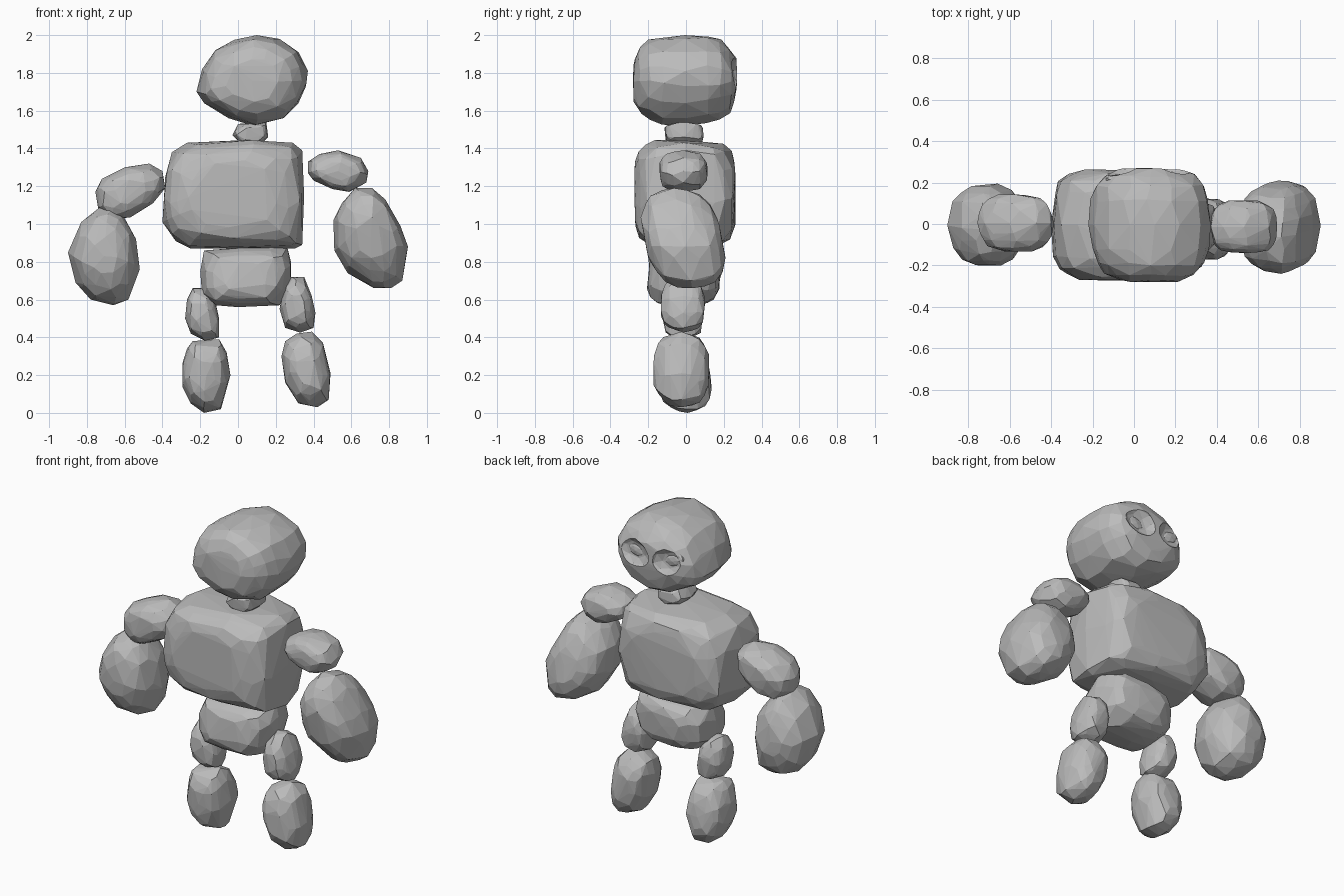
import bpy, bmesh, math, random
from mathutils import Vector

random.seed(7)
stone = bpy.data.materials.new("grey stone")
stone.diffuse_color = (0.5, 0.5, 0.5, 1)


def rock(name, outline, y0, y1, power=0.8, lean=0.0, corner=0.4):
    """Faceted boulder: front outline (x, z), shrunk in layers towards y0 and y1.
    corner rounds the outline's corners off towards the front and back."""
    pts = [Vector((x, 0, z)) for x, z in outline]
    lo = Vector([min(p[i] for p in pts) for i in range(3)])
    hi = Vector([max(p[i] for p in pts) for i in range(3)])
    c = (lo + hi) / 2
    c.y = (y0 + y1) / 2
    bm = bmesh.new()
    for deg in (-90, -72, -52, -32, -14, 0, 14, 32, 52, 72, 90):
        a = math.radians(deg)
        w = max(0.0, math.cos(a)) ** power if abs(deg) < 90 else 0.0
        h = math.copysign(abs(math.sin(a)) ** power, a) * (y1 - y0) / 2
        for i, p in enumerate(pts):
            q = p
            s = w
            if deg:
                q = p.lerp(pts[(i + 1) % len(pts)], random.uniform(0, 0.4))
                n = math.hypot((q.x - c.x) / (hi.x - c.x), (q.z - c.z) / (hi.z - c.z))
                s = w * random.uniform(0.96, 1.02) / max(1, n) ** (corner * abs(math.sin(a)))
            x, z = (q.x - c.x) * s, (q.z - c.z) * s
            dy = 0 if abs(deg) in (0, 90) else random.uniform(-0.008, 0.008)
            bm.verts.new((c.x + x, c.y + h + dy + lean * z, c.z + z))
            if abs(deg) == 90:
                break
    bmesh.ops.convex_hull(bm, input=bm.verts)
    loose = [v for v in bm.verts if not v.link_faces]
    bmesh.ops.delete(bm, geom=loose, context='VERTS')
    bmesh.ops.recalc_face_normals(bm, faces=bm.faces)
    me = bpy.data.meshes.new(name)
    bm.to_mesh(me)
    bm.free()
    me.materials.append(stone)
    ob = bpy.data.objects.new(name, me)
    bpy.context.collection.objects.link(ob)
    return ob


def ball(name, loc, size, tilt):
    bpy.ops.mesh.primitive_ico_sphere_add(subdivisions=2, radius=1, location=loc,
                                          rotation=(0, tilt, 0))
    ob = bpy.context.object
    ob.name = name
    ob.scale = size
    ob.data.materials.append(stone)
    return ob


# head and neck
head = rock("head", [(0.1, 2.0), (-0.02, 1.975), (-0.12, 1.92), (-0.19, 1.82), (-0.22, 1.7),
                     (-0.18, 1.64), (-0.05, 1.56), (0.08, 1.52), (0.24, 1.56), (0.32, 1.64),
                     (0.36, 1.73), (0.37, 1.81), (0.32, 1.91), (0.22, 1.98)],
            -0.28, 0.27, 0.6, 0, 0.3)
rock("neck", [(0, 1.53), (0.15, 1.54), (0.16, 1.46), (0.12, 1.42), (0.02, 1.42), (-0.03, 1.47)],
     -0.11, 0.09, 0.5, 0, 0)

# eye sockets carved in the back of the head, each holding a stone eye
for side, x in (("left", -0.07), ("right", 0.18)):
    tilt = 0.3 if x < 0.07 else -0.3
    cutter = ball("socket_cutter_" + side, (x, 0.28, 1.8), (0.12, 0.055, 0.09), tilt)
    cutter.hide_render = True
    cutter.hide_viewport = True
    mod = head.modifiers.new("socket", 'BOOLEAN')
    mod.operation = 'DIFFERENCE'
    mod.solver = 'EXACT'
    mod.object = cutter
    ball("eye_" + side, (x, 0.215, 1.795), (0.07, 0.025, 0.045), tilt)

# torso and hips
rock("torso", [(-0.385, 1.25), (-0.35, 1.38), (-0.27, 1.43), (0.05, 1.445), (0.29, 1.43),
               (0.34, 1.39), (0.35, 1.15), (0.34, 0.89), (0.3, 0.87), (0.05, 0.875),
               (-0.25, 0.87), (-0.33, 0.91), (-0.4, 1.01), (-0.39, 1.1)],
     -0.27, 0.26, 0.38, 0, 0.85)
rock("hips", [(-0.18, 0.86), (-0.05, 0.87), (0.18, 0.88), (0.26, 0.88), (0.28, 0.8),
              (0.28, 0.68), (0.22, 0.57), (0, 0.56), (-0.12, 0.57), (-0.19, 0.62),
              (-0.2, 0.75)], -0.2, 0.18, 0.6, 0.08, 0.4)

# arms
rock("upper_arm_left", [(-0.755, 1.17), (-0.72, 1.24), (-0.6, 1.3), (-0.47, 1.32),
                        (-0.4, 1.28), (-0.385, 1.19), (-0.45, 1.11), (-0.57, 1.035),
                        (-0.68, 1.025), (-0.74, 1.08)], -0.13, 0.14, 0.65)
rock("upper_arm_right", [(0.37, 1.33), (0.43, 1.37), (0.53, 1.39), (0.65, 1.35), (0.69, 1.28),
                         (0.68, 1.22), (0.59, 1.17), (0.5, 1.185), (0.4, 1.23), (0.37, 1.27)],
     -0.14, 0.11, 0.65)
rock("forearm_left", [(-0.73, 1.09), (-0.83, 1.01), (-0.9, 0.85), (-0.86, 0.69), (-0.78, 0.6),
                      (-0.66, 0.57), (-0.58, 0.6), (-0.52, 0.76), (-0.54, 0.92),
                      (-0.6, 1.03), (-0.67, 1.09)], -0.2, 0.19, 0.8, -0.08)
rock("forearm_right", [(0.62, 1.19), (0.71, 1.19), (0.78, 1.13), (0.86, 0.99), (0.9, 0.88),
                       (0.87, 0.7), (0.81, 0.66), (0.72, 0.66), (0.58, 0.74), (0.51, 0.86),
                       (0.505, 1.02), (0.55, 1.11)], -0.22, 0.19, 0.74, -0.18)

# legs
rock("thigh_left", [(-0.24, 0.66), (-0.17, 0.66), (-0.12, 0.59), (-0.1, 0.5), (-0.1, 0.4),
                    (-0.17, 0.38), (-0.25, 0.42), (-0.28, 0.5), (-0.27, 0.6)],
     -0.12, 0.09, 0.7)
rock("thigh_right", [(0.28, 0.72), (0.35, 0.72), (0.39, 0.62), (0.41, 0.53), (0.4, 0.45),
                     (0.33, 0.425), (0.25, 0.45), (0.22, 0.55), (0.24, 0.67)],
     -0.13, 0.1, 0.7)
rock("foot_left", [(-0.24, 0.38), (-0.1, 0.39), (-0.06, 0.32), (-0.04, 0.2), (-0.09, 0.02),
                   (-0.18, 0.0), (-0.25, 0.05), (-0.295, 0.14), (-0.295, 0.26),
                   (-0.27, 0.34)], -0.15, 0.13, 0.72, -0.1)
rock("foot_right", [(0.31, 0.42), (0.39, 0.43), (0.45, 0.37), (0.49, 0.21), (0.48, 0.07),
                    (0.42, 0.03), (0.32, 0.05), (0.25, 0.16), (0.23, 0.3), (0.25, 0.38)],
     -0.17, 0.12, 0.72)
